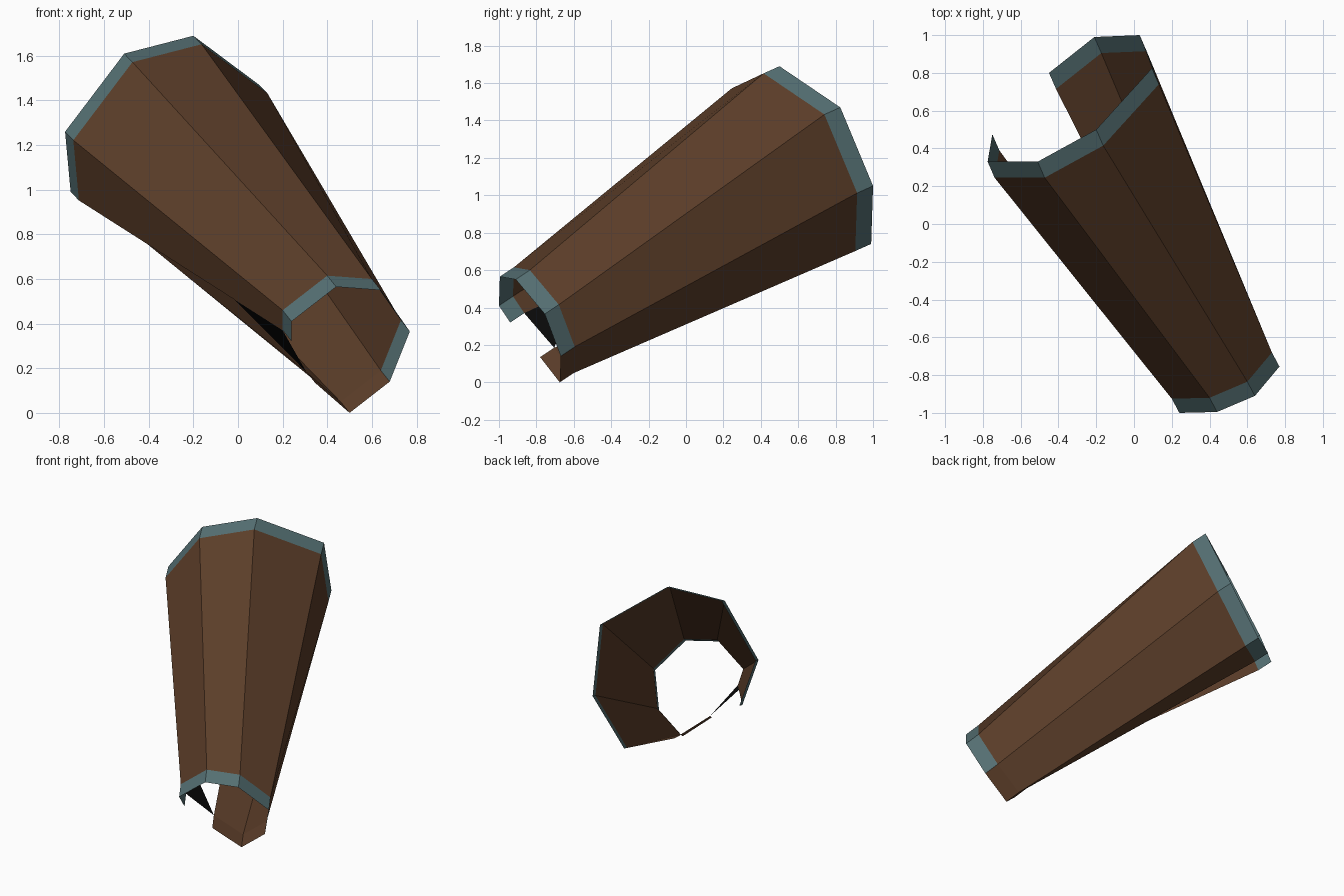
import bpy
from mathutils import Vector

if "Cube" in bpy.data.objects:
    bpy.data.objects.remove(bpy.data.objects["Cube"])


def material(name, rgb):
    m = bpy.data.materials.new(name)
    m.diffuse_color = (*rgb, 1.0)
    m.use_nodes = True
    m.node_tree.nodes["Principled BSDF"].inputs["Base Color"].default_value = m.diffuse_color
    return m


brown = material("brown leather", (0.105, 0.047, 0.022))
teal = material("teal trim", (0.09, 0.16, 0.17))
black = material("black lining", (0.003, 0.003, 0.003))


def add_mesh(name, verts, faces, mat):
    me = bpy.data.meshes.new(name)
    me.from_pydata(verts, [], faces)
    me.materials.append(mat)
    ob = bpy.data.objects.new(name, me)
    bpy.context.collection.objects.link(ob)
    return ob


def loft(name, low, high, mat):
    """Open strip of flat panels between two rings."""
    n = len(low)
    faces = [(i, i + 1, n + i + 1, n + i) for i in range(n - 1)]
    return add_mesh(name, low + high, faces, mat)


# Open eight-point rims of the wide and narrow ends
wide_rim = [Vector(p) for p in (
    (-0.75, 0.475, 0.99), (-0.775, 0.33, 1.26), (-0.51, 0.33, 1.61), (-0.20, 0.50, 1.69),
    (0.095, 0.825, 1.47), (0.03, 1.0, 1.05), (-0.21, 0.99, 0.74), (-0.45, 0.80, 0.80))]
narrow_rim = [Vector(p) for p in (
    (0.24, -0.94, 0.32), (0.24, -1.0, 0.41), (0.44, -0.995, 0.565), (0.64, -0.91, 0.55),
    (0.77, -0.755, 0.365), (0.68, -0.67, 0.14), (0.50, -0.675, 0.0), (0.345, -0.78, 0.135))]

# Inner edges of the trim bands
wide_seam = [p - Vector((-0.037, 0.085, 0.038)) for p in wide_rim]
narrow_seam = [p + Vector((-0.04, 0.075, 0.05)) for p in narrow_rim]

# Main tapered shell, with its lower tongue running out to the narrow rim
loft("tapered_shell", narrow_seam, wide_seam, brown)
loft("lower_tongue", narrow_rim[5:], narrow_seam[5:], brown)

# Trim bands
loft("wide_trim", wide_seam, wide_rim, teal)
loft("narrow_trim", narrow_rim[:6], narrow_seam[:6], teal)

# Small three-cornered gusset closing the slit near the narrow end
tip = narrow_seam[0].lerp(wide_seam[0], 0.235)
add_mesh("slit_gusset", [narrow_seam[7], narrow_seam[0], tip], [(0, 1, 2)], black)
